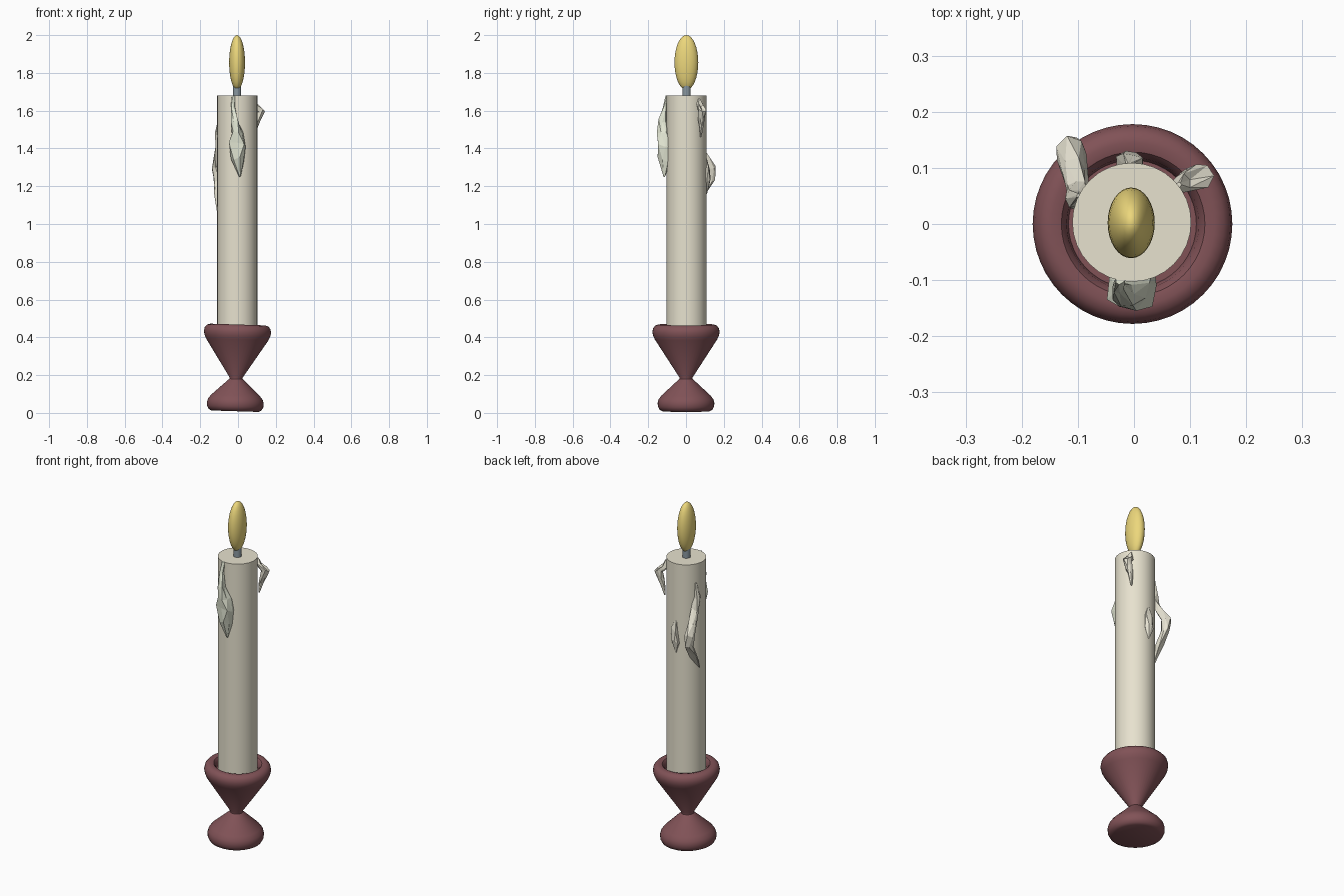
import bpy, bmesh, math, random
from mathutils import Vector

if "Cube" in bpy.data.objects:
    bpy.data.objects.remove(bpy.data.objects["Cube"])
random.seed(4)

def material(name, rgb):
    m = bpy.data.materials.new(name)
    m.diffuse_color = (*rgb, 1)
    m.use_nodes = True
    m.node_tree.nodes["Principled BSDF"].inputs["Base Color"].default_value = m.diffuse_color
    return m

WAX = material("wax", (0.80, 0.76, 0.62))
DRIP = material("drip_wax", (0.80, 0.77, 0.65))
PALE = material("pale_drip_wax", (0.76, 0.79, 0.65))
WOOD = material("dark_red", (0.22, 0.085, 0.095))
WICK = material("wick_grey", (0.25, 0.31, 0.35))
FIRE = material("flame_gold", (0.84, 0.68, 0.20))

def make(name, bm, mat, smooth=True):
    bmesh.ops.recalc_face_normals(bm, faces=bm.faces)
    me = bpy.data.meshes.new(name)
    bm.to_mesh(me)
    bm.free()
    ob = bpy.data.objects.new(name, me)
    bpy.context.collection.objects.link(ob)
    me.materials.append(mat)
    if smooth:
        bpy.ops.object.select_all(action='DESELECT')
        bpy.context.view_layer.objects.active = ob
        ob.select_set(True)
        bpy.ops.object.shade_smooth_by_angle(angle=math.radians(35))
    return ob

def loft(bm, stations, n, jitter=0.0):
    """Horizontal rings (x, y, z, r) joined into a closed skin."""
    rings = []
    for k, (x, y, z, r) in enumerate(stations):
        ring = []
        for i in range(n):
            a = 2 * math.pi * (i + (0.5 * k if jitter else 0)) / n
            q = r * (1 + random.uniform(-jitter, jitter))
            dz = random.uniform(-jitter, jitter) * 0.06 if 0 < k < len(stations) - 1 else 0
            ring.append(bm.verts.new((x + q * math.cos(a), y + q * math.sin(a), z + dz)))
        rings.append(ring)
    for a, b in zip(rings, rings[1:]):
        for i in range(n):
            j = (i + 1) % n
            if jitter:
                bm.faces.new((a[i], a[j], b[i]))
                bm.faces.new((a[j], b[j], b[i]))
            else:
                bm.faces.new((a[i], a[j], b[j], b[i]))
    bm.faces.new(rings[0])
    bm.faces.new(rings[-1])

# turned candle holder, leaning slightly
profile = [(0.125, 0.005), (0.14, 0.013), (0.149, 0.03), (0.15, 0.05), (0.145, 0.068),
           (0.13, 0.088), (0.035, 0.176), (0.035, 0.184), (0.165, 0.385), (0.174, 0.405),
           (0.178, 0.425), (0.174, 0.445), (0.162, 0.459), (0.145, 0.464), (0.128, 0.46),
           (0.118, 0.447), (0.114, 0.42)]
bm = bmesh.new()
loft(bm, [(0, 0, z, r) for r, z in profile], 48)
holder = make("candle_holder", bm, WOOD)
holder.rotation_euler.y = math.radians(1.8)
holder.location = (-0.016, 0, 0.004)

# candle, wick
for name, z0, z1, r, x, y, mat in (("candle", 0.41, 1.68, 0.106, -0.004, 0.003, WAX),
                                   ("wick", 1.66, 1.74, 0.022, -0.005, 0.003, WICK)):
    bm = bmesh.new()
    loft(bm, [(x, y, z0, r), (x, y, z1, r)], 32)
    make(name, bm, mat)

# flattened flame
bm = bmesh.new()
bmesh.ops.create_uvsphere(bm, u_segments=32, v_segments=16, radius=1)
for v in bm.verts:
    v.co = Vector((v.co.x * 0.042 - 0.005, v.co.y * 0.063 + 0.002, v.co.z * 0.145 + 1.855))
make("flame", bm, FIRE)

# faceted wax drips: centre line x, y, z and thickness
drips = {
    "front_drip": (PALE, [(-.025, -.10, 1.68, .008), (-.028, -.112, 1.62, .012),
                          (-.018, -.125, 1.55, .022), (-.004, -.12, 1.48, .034),
                          (.003, -.11, 1.42, .047), (.0, -.11, 1.34, .036), (.01, -.115, 1.25, .004)]),
    "right_drip": (DRIP, [(.08, .07, 1.665, .005), (.085, .072, 1.63, .02), (.116, .086, 1.60, .024),
                          (.105, .083, 1.56, .02), (.093, .083, 1.52, .014), (.083, .078, 1.46, .004)]),
    "left_drip": (DRIP, [(-.098, .05, 1.57, .004), (-.103, .045, 1.49, .017), (-.10, .06, 1.42, .018),
                         (-.105, .09, 1.36, .024), (-.112, .125, 1.30, .028), (-.108, .128, 1.23, .026),
                         (-.104, .08, 1.16, .022), (-.108, .03, 1.07, .004)]),
    "back_drip": (DRIP, [(-.01, .105, 1.35, .004), (-.005, .108, 1.29, .019),
                         (-.01, .11, 1.23, .022), (-.01, .107, 1.16, .004)]),
}
for name, (mat, stations) in drips.items():
    bm = bmesh.new()
    loft(bm, stations, 7, 0.22)
    make(name, bm, mat, smooth=False)
